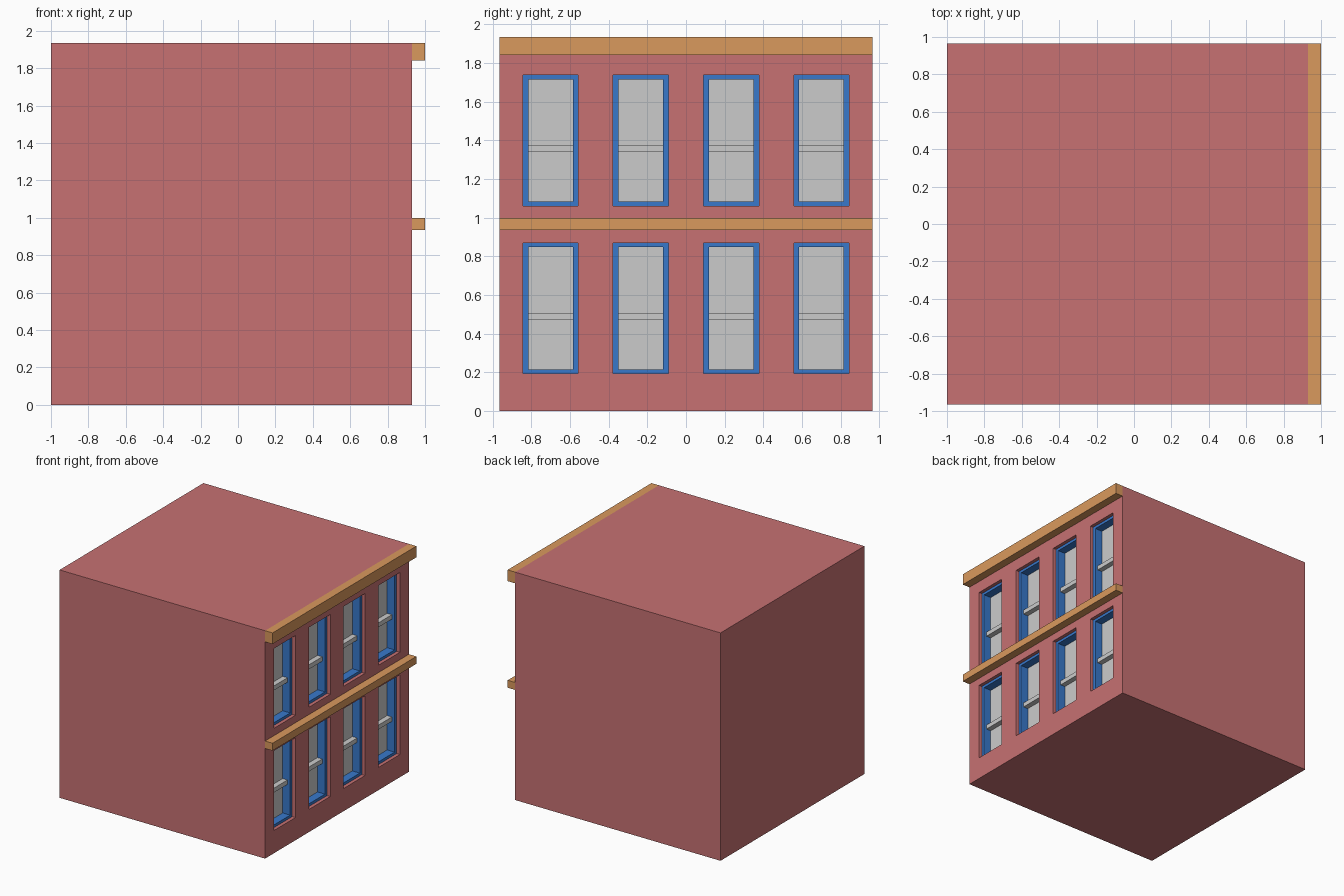
import bpy, bmesh

if "Cube" in bpy.data.objects:
    bpy.data.objects.remove(bpy.data.objects["Cube"])

FACE = 0.93           # x of the street facade
HALF = 0.965          # half width of the building
HEIGHT = 1.935
WIN_W, WIN_H = 0.286, 0.677
SIDE, RAIL = 0.028, 0.023          # frame widths: jambs, head and sill
FRAME_IN, BAR_IN, GLASS_IN = 0.03, 0.055, 0.10   # depths behind the facade


def material(name, color):
    m = bpy.data.materials.new(name)
    m.diffuse_color = (*color, 1)
    m.use_nodes = True
    m.node_tree.nodes["Principled BSDF"].inputs["Base Color"].default_value = m.diffuse_color
    return m


brick = material("brick_red", (0.57, 0.165, 0.17))
stone = material("stone_orange", (0.70, 0.32, 0.11))
paint = material("blue_paint", (0.04, 0.19, 0.60))


def add_box(bm, x, y, z):
    """Axis-aligned box from (min, max) pairs."""
    verts = bmesh.ops.create_cube(bm, size=1)["verts"]
    for v in verts:
        v.co = [a + (b - a) * (c + 0.5) for (a, b), c in zip((x, y, z), v.co)]


def finish(bm, name, mat=None):
    bmesh.ops.recalc_face_normals(bm, faces=bm.faces)
    mesh = bpy.data.meshes.new(name)
    bm.to_mesh(mesh)
    bm.free()
    if mat:
        mesh.materials.append(mat)
    ob = bpy.data.objects.new(name, mesh)
    bpy.context.collection.objects.link(ob)
    return ob


def box(name, x, y, z, mat=None):
    bm = bmesh.new()
    add_box(bm, x, y, z)
    return finish(bm, name, mat)


def window_frame(name, y, z):
    """Rectangular ring with depth."""
    bm = bmesh.new()
    rings = []
    for x in (FACE - FRAME_IN, FACE - GLASS_IN):
        for s, r in ((0, 0), (SIDE, RAIL)):
            y0, y1, z0, z1 = y[0] + s, y[1] - s, z[0] + r, z[1] - r
            rings.append([bm.verts.new((x, *p)) for p in
                          ((y0, z0), (y1, z0), (y1, z1), (y0, z1))])
    outer_f, inner_f, outer_b, inner_b = rings
    for a, b in ((outer_f, inner_f), (inner_f, inner_b),
                 (inner_b, outer_b), (outer_b, outer_f)):
        for i in range(4):
            j = (i + 1) % 4
            bm.faces.new((a[i], a[j], b[j], b[i]))
    return finish(bm, name, paint)


# Window grid
windows = []
for floor, sill in (("lower", 0.193), ("upper", 1.061)):
    for i in range(4):
        c = (i - 1.5) * 0.467
        windows.append((f"{floor}_{i + 1}", (c - WIN_W / 2, c + WIN_W / 2),
                        (sill, sill + WIN_H)))

# Building body with window recesses
body = box("building_body", (-1, FACE), (-HALF, HALF), (0, HEIGHT), brick)
bm = bmesh.new()
for _, y, z in windows:
    add_box(bm, (FACE - GLASS_IN - 0.01, FACE + 0.1), y, z)
cutter = finish(bm, "window_cutter", brick)
cutter.hide_render = True
cutter.hide_set(True)
mod = body.modifiers.new("window_openings", "BOOLEAN")
mod.operation = "DIFFERENCE"
mod.solver = "EXACT"
mod.object = cutter

# Frames, crossbars and panes
for tag, y, z in windows:
    window_frame("window_frame_" + tag, y, z)
    box("window_pane_" + tag, (FACE - GLASS_IN - 0.01, FACE - GLASS_IN), y, z)
    box("window_crossbar_" + tag, (FACE - GLASS_IN, FACE - BAR_IN),
        (y[0] + SIDE, y[1] - SIDE), (z[0] + 0.277, z[0] + 0.315))

# Stone ledges across the facade
box("cornice", (FACE, 1), (-HALF, HALF), (1.84, HEIGHT), stone)
box("floor_band", (FACE, 1), (-HALF, HALF), (0.935, 0.998), stone)
